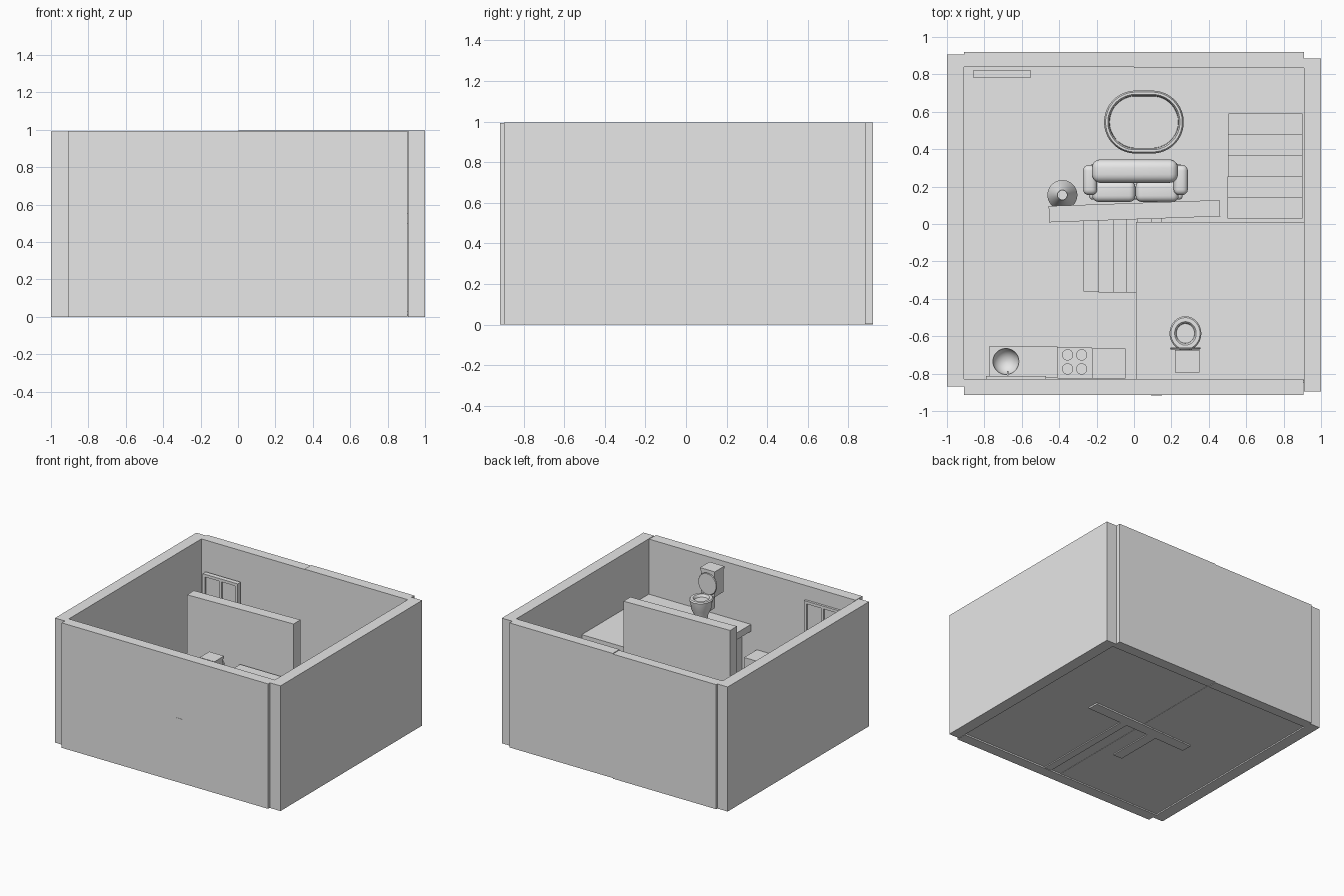
import bpy, bmesh, math
from mathutils import Matrix

if "Cube" in bpy.data.objects:
    bpy.data.objects.remove(bpy.data.objects["Cube"])

grey = bpy.data.materials.new("plain grey")
grey.diffuse_color = (0.8, 0.8, 0.8, 1)
grey.use_nodes = True
grey.node_tree.nodes["Principled BSDF"].inputs["Base Color"].default_value = grey.diffuse_color


def finish(name, bm, smooth=False):
    me = bpy.data.meshes.new(name)
    bmesh.ops.recalc_face_normals(bm, faces=bm.faces)
    bm.to_mesh(me)
    bm.free()
    ob = bpy.data.objects.new(name, me)
    bpy.context.collection.objects.link(ob)
    me.materials.append(grey)
    if smooth:
        bpy.ops.object.select_all(action='DESELECT')
        ob.select_set(True)
        bpy.context.view_layer.objects.active = ob
        bpy.ops.object.shade_smooth_by_angle(angle=math.radians(40))
    return ob


def box(name, x0, x1, y0, y1, z0, z1, rot=0, round_=0):
    bm = bmesh.new()
    bmesh.ops.create_cube(bm, size=1)
    bmesh.ops.scale(bm, vec=(x1 - x0, y1 - y0, z1 - z0), verts=bm.verts)
    if round_:
        bmesh.ops.bevel(bm, geom=bm.edges[:], offset=round_, segments=5,
                        profile=0.5, affect='EDGES')
    bm.transform(Matrix.Translation(((x0 + x1) / 2, (y0 + y1) / 2, (z0 + z1) / 2))
                 @ Matrix.Rotation(rot, 4, 'Z'))
    return finish(name, bm, round_ > 0)


def lathe(name, centre, profile, sx=1, sy=1, straight=0, n=40, rot=None):
    """Spin (radius, z) points; 'straight' stretches the circle into a stadium along x."""
    bm = bmesh.new()
    rings = []
    for r, z in profile:
        ring = []
        for i in range(n):
            a = 2 * math.pi * (i + 0.5) / n
            c, s = math.cos(a), math.sin(a)
            ring.append(bm.verts.new((r * c * sx + math.copysign(straight, c), r * s * sy, z)))
        rings.append(ring)
    for a, b in zip(rings, rings[1:]):
        for i in range(n):
            j = (i + 1) % n
            bm.faces.new((a[i], a[j], b[j], b[i]))
    bm.faces.new(rings[0])
    bm.faces.new(rings[-1])
    if rot:
        bm.transform(rot)
    bm.transform(Matrix.Translation(centre))
    return finish(name, bm, True)


# outer walls and ground floor
box("left_wall", -1, -0.91, -0.87, 0.905, 0.0, 0.99)
box("right_wall", 0.908, 1, -0.895, 0.885, 0.0, 0.995)
box("front_wall", -0.91, 0.905, -0.915, -0.83, 0.0, 0.993)
box("back_wall_left", -0.91, 0, 0.84, 0.92, 0.0, 0.99)
box("back_wall_right", 0, 0.908, 0.835, 0.92, 0.005, 0.995)
box("floor_left", -0.93, 0, -0.85, 0.86, 0.01, 0.03)
box("floor_right", 0, 0.93, -0.85, 0.86, 0.012, 0.03)

# partition, bathroom storey and its supporting wall
box("partition_wall", -0.455, 0.46, 0.025, 0.112, 0.0, 0.985, rot=math.radians(2))
box("upper_floor", 0.01, 0.915, -0.84, 0.012, 0.5, 0.555)
box("lower_wall", 0.09, 0.15, -0.917, 0.05, 0.004, 0.51)

# staircase up to the bathroom storey
for i in range(5):
    y = 0.03 + i * 0.112
    box(f"stair_step_{i + 1}", 0.5 + 0.001 * i, 0.9, y, y + 0.112, 0.03, 0.46 - i * 0.09)

# half wall with a ledge on either side
box("half_wall", -0.19, -0.11, -0.365, 0.05, 0.002, 0.4)
box("half_wall_ledge_left", -0.27, -0.19, -0.36, 0.05, 0.35, 0.38)
box("half_wall_ledge_right", -0.11, -0.04, -0.365, 0.05, 0.35, 0.38)
box("half_wall_end_ledge", -0.04, 0.02, -0.37, 0.05, 0.33, 0.36)


# two-pane windows on the back and front walls
def window(name, x0, x1, y0, y1, z0, z1):
    t = 0.022
    mid = (x0 + x1) / 2
    for part, xa, xb in (("left", x0, x0 + t), ("middle", mid - t / 2, mid + t / 2),
                         ("right", x1 - t, x1)):
        box(f"{name}_{part}_post", xa, xb, y0, y1, z0, z1)
    for part, za in (("sill", z0), ("head", z1 - t)):
        box(f"{name}_{part}", x0, x1, y0, y1, za, za + t)
    ym = (y0 + y1) / 2
    box(f"{name}_pane", x0 + t / 2, x1 - t / 2, ym - 0.004, ym + 0.004, z0 + t / 2, z1 - t / 2)


window("back_window", -0.86, -0.55, 0.782, 0.82, 0.42, 0.75)
window("front_window", -0.79, -0.47, -0.84, -0.812, 0.55, 0.88)

# sofa
box("sofa_base", -0.24, 0.26, 0.13, 0.32, 0.03, 0.12, round_=0.02)
box("sofa_back", -0.225, 0.235, 0.22, 0.345, 0.06, 0.30, round_=0.045)
for x, side in ((-0.235, "left"), (0.25, "right")):
    box(f"sofa_arm_{side}", x - 0.038, x + 0.038, 0.155, 0.315, 0.03, 0.22, round_=0.03)
for x, side in ((-0.108, "left"), (0.124, "right")):
    box(f"sofa_cushion_{side}", x - 0.115, x + 0.115, 0.118, 0.23, 0.11, 0.18, round_=0.033)

# oval tub with a thin rim
lathe("oval_tub", (0.053, 0.545, 0.03),
      [(0.15, 0), (0.165, 0.03), (0.168, 0.07), (0.16, 0.085), (0.148, 0.085),
       (0.14, 0.07), (0.138, 0.03)], straight=0.045, n=56)

# floor lamp
lathe("lamp_stand", (-0.383, 0.155, 0.03),
      [(0.06, 0), (0.06, 0.012), (0.01, 0.02), (0.01, 0.37)], n=24)
lathe("lamp_shade", (-0.383, 0.155, 0.36), [(0.08, 0), (0.027, 0.14), (0.024, 0.14), (0.024, 0.12)])

# kitchen counter with a round sink
counter = box("sink_counter", -0.775, -0.41, -0.82, -0.655, 0.03, 0.37)
cutter = lathe("sink_cutter", (-0.685, -0.735, 0.375),
               [(0.07 * math.sin(a), -0.07 * math.cos(a))
                for a in [math.radians(d) for d in (5, 20, 35, 50, 65, 80, 90, 110)]])
cutter.hide_render = True
cutter.hide_viewport = True
cut = counter.modifiers.new("sink hole", 'BOOLEAN')
cut.operation = 'DIFFERENCE'
cut.object = cutter
lathe("tap", (-0.675, -0.805, 0.37), [(0.006, 0), (0.006, 0.06)], n=12)
box("tap_spout", -0.68, -0.67, -0.81, -0.785, 0.42, 0.43)
box("end_counter", -0.225, -0.045, -0.825, -0.665, 0.03, 0.37)

# stove with four burners
box("stove_body", -0.41, -0.225, -0.825, -0.66, 0.03, 0.36)
box("stove_top", -0.395, -0.24, -0.805, -0.68, 0.36, 0.368)
for x in (-0.355, -0.28):
    for y in (-0.775, -0.7):
        lathe("burner", (x, y, 0.366), [(0.03, 0), (0.03, 0.012)], n=24)

# toilet on the upper floor
tx, ty = 0.275, -0.585
lathe("toilet_bowl", (tx, ty, 0.555),
      [(0.055, 0), (0.045, 0.05), (0.048, 0.1), (0.07, 0.15), (0.08, 0.215),
       (0.058, 0.215), (0.045, 0.17), (0.02, 0.13)], sy=1.08)
lathe("toilet_seat", (tx, ty, 0.77),
      [(0.05, 0), (0.083, 0), (0.085, 0.012), (0.078, 0.02), (0.058, 0.02), (0.05, 0.012),
       (0.046, -0.02), (0.02, -0.06)], sy=1.08)
lathe("toilet_lid", (tx, -0.665, 0.87), [(0.078, -0.006), (0.082, 0), (0.078, 0.006)],
      sy=1.05, rot=Matrix.Rotation(math.radians(90), 4, 'X'))
box("toilet_neck", 0.24, 0.31, -0.72, -0.62, 0.66, 0.77, round_=0.02)
box("toilet_tank", 0.225, 0.345, -0.79, -0.678, 0.77, 0.955)
box("toilet_tank_cover", 0.22, 0.35, -0.795, -0.675, 0.955, 0.975)
